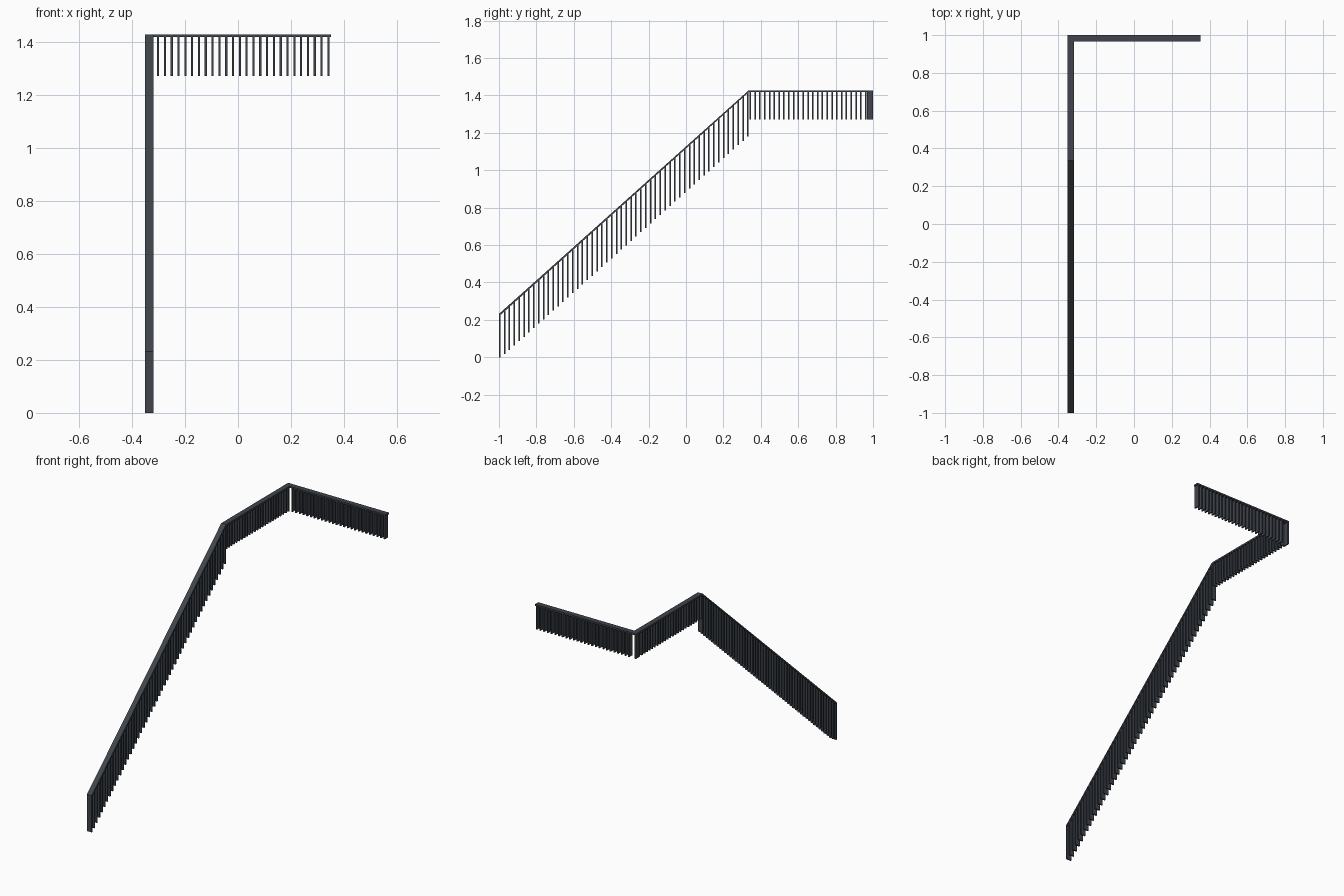
import bpy, bmesh
from mathutils import Vector

if "Cube" in bpy.data.objects:
    bpy.data.objects.remove(bpy.data.objects["Cube"])

# Overall layout
XL, XR = -0.351, 0.351       # outer left side, right end
W, T, B = 0.033, 0.010, 0.008  # rail width, rail thickness, baluster thickness
TOP, LOW = 1.427, 0.232      # rail heights
Y0, Y1, Y2 = -1.0, 0.335, 1.0  # foot, bend, back corner
PITCH = 0.0257
SLOPE = (TOP - LOW) / (Y1 - Y0)

metal = bpy.data.materials.new("dark slate metal")
metal.diffuse_color = (0.050, 0.058, 0.072, 1)
metal.use_nodes = True
metal.node_tree.nodes["Principled BSDF"].inputs["Base Color"].default_value = metal.diffuse_color


def finish(name, bm):
    bmesh.ops.recalc_face_normals(bm, faces=bm.faces)
    me = bpy.data.meshes.new(name)
    bm.to_mesh(me)
    bm.free()
    me.materials.append(metal)
    bpy.context.collection.objects.link(bpy.data.objects.new(name, me))


def prism(bm, profile, x0, x1):
    """Extrude a (y, z) profile along x."""
    f = bm.faces.new([bm.verts.new((x0, y, z)) for y, z in profile])
    r = bmesh.ops.extrude_face_region(bm, geom=[f])
    bmesh.ops.translate(bm, vec=Vector((x1 - x0, 0, 0)),
                        verts=[v for v in r["geom"] if isinstance(v, bmesh.types.BMVert)])


def box(bm, x0, x1, y0, y1, z0, z1):
    prism(bm, [(y0, z0), (y1, z0), (y1, z1), (y0, z1)], x0, x1)


def rail_z(y):
    return min(TOP, LOW + (y - Y0) * SLOPE)


# Side handrail: sloped run bending into the level run
bm = bmesh.new()
V = T * 1.3
prism(bm, [(Y0, LOW - V), (Y1, TOP - T), (Y2, TOP - T), (Y2, TOP), (Y1, TOP), (Y0, LOW)], XL, XL + W)
finish("side_handrail", bm)

# Back handrail
bm = bmesh.new()
box(bm, XL + W, XR, Y2 - W, Y2, TOP - T, TOP)
finish("back_handrail", bm)

# Sloped balusters, tops cut to follow the rail
bm = bmesh.new()
n = 52
for i in range(n):
    y = Y0 + (Y1 - Y0 - B) * i / (n - 1)
    a, b = rail_z(y), rail_z(y + B)
    foot = max(0, a - 0.239)
    if i == 0:
        foot = 0
    prism(bm, [(y, foot), (y + B, foot), (y + B, b - V / 2), (y, a - V / 2)], XL, XL + W)
finish("stair_balusters", bm)

# Level side balusters
bm = bmesh.new()
for i in range(25):
    y = 0.340 + i * PITCH
    box(bm, XL, XL + W, y, y + B, 1.27, TOP - T / 2)
finish("landing_balusters", bm)

# Back balusters, with the corner post
bm = bmesh.new()
for i in range(26):
    x = XR - 0.006 - B - i * PITCH
    box(bm, x, x + B, Y2 - W, Y2, 1.27, TOP - T / 2)
box(bm, XL, XL + B, Y2 - W, Y2, 1.27, TOP - T / 2)
finish("back_balusters", bm)
